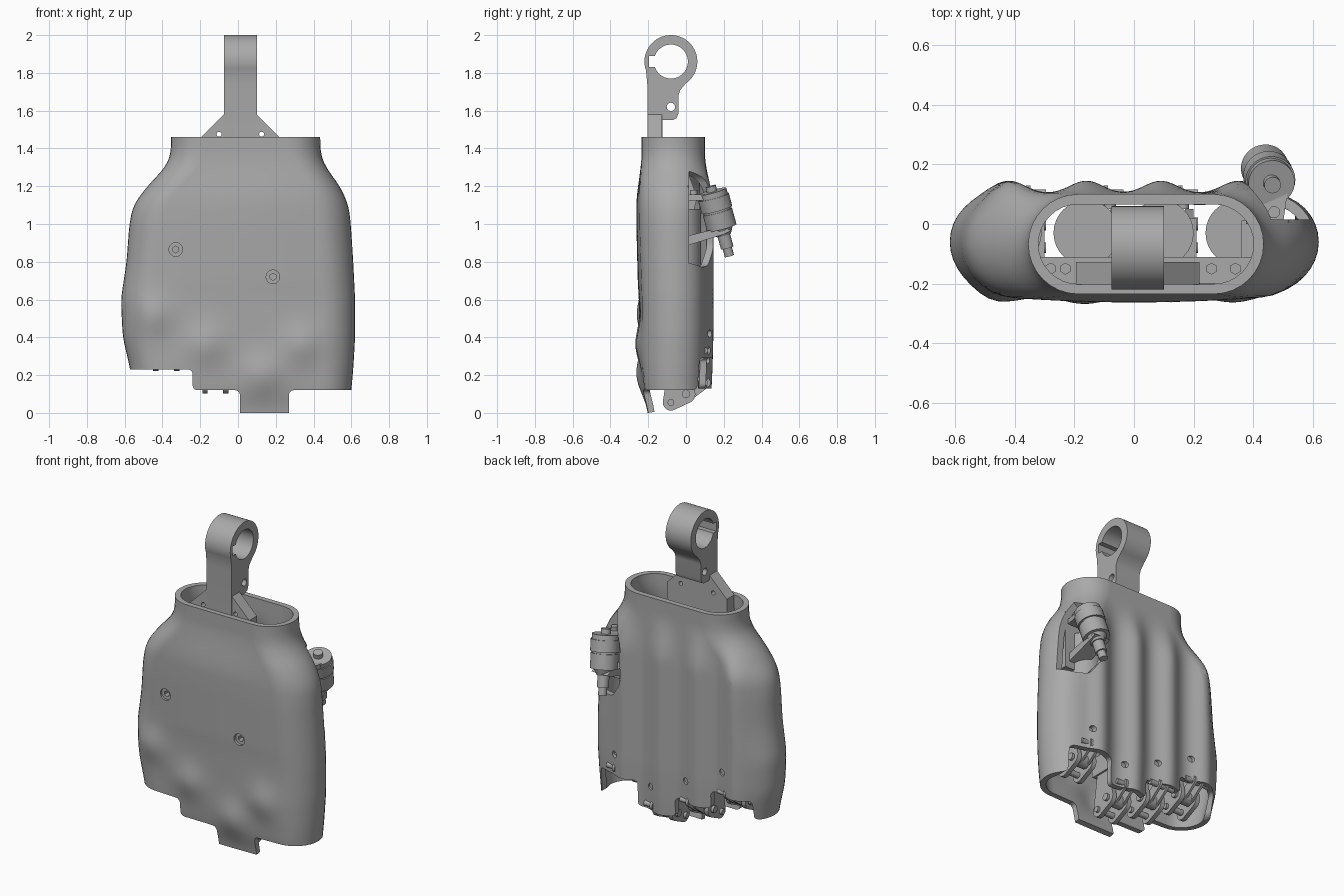
import bpy, bmesh
from math import sin, cos, pi, exp, radians
from mathutils import Vector

cube = bpy.data.objects.get("Cube")
if cube:
    bpy.data.objects.remove(cube)

grey = bpy.data.materials.new("plain_grey")
grey.use_nodes = True
grey.diffuse_color = (0.4, 0.4, 0.4, 1)
grey.node_tree.nodes["Principled BSDF"].inputs["Base Color"].default_value = (0.4, 0.4, 0.4, 1)
parts = []


def finish(name, bm, closed=True):
    if closed:
        bmesh.ops.recalc_face_normals(bm, faces=bm.faces)
    mesh = bpy.data.meshes.new(name)
    bm.to_mesh(mesh)
    bm.free()
    mesh.materials.append(grey)
    ob = bpy.data.objects.new(name, mesh)
    bpy.context.collection.objects.link(ob)
    parts.append(ob)
    return ob


def prism(name, pts, axis, a, b, round_off=0):
    """Extrude a profile along x (points are y, z) or along y (points are x, z)."""
    place = (lambda p, t: (t, p[0], p[1])) if axis == "x" else (lambda p, t: (p[0], t, p[1]))
    bm = bmesh.new()
    low, high = ([bm.verts.new(place(p, t)) for p in pts] for t in (a, b))
    bm.faces.new(low)
    bm.faces.new(high)
    n = len(pts)
    for i in range(n):
        j = (i + 1) % n
        bm.faces.new((low[i], low[j], high[j], high[i]))
    bmesh.ops.recalc_face_normals(bm, faces=bm.faces)
    if round_off:
        edges = [e for e in bm.edges if (e.verts[0] in low) != (e.verts[1] in low)]
        bmesh.ops.bevel(bm, geom=edges, offset=round_off, segments=4, profile=0.5, affect="EDGES")
    return finish(name, bm)


def box(name, x0, x1, y0, y1, z0, z1):
    return prism(name, [(x0, z0), (x1, z0), (x1, z1), (x0, z1)], "y", y0, y1)


def rod(name, p, q, r, r2=None, sides=32):
    p, q = Vector(p), Vector(q)
    bm = bmesh.new()
    bmesh.ops.create_cone(bm, cap_ends=True, segments=sides, radius1=r,
                          radius2=r if r2 is None else r2, depth=(q - p).length)
    bm.transform((q - p).to_track_quat("Z", "Y").to_matrix().to_4x4())
    bmesh.ops.translate(bm, verts=bm.verts, vec=(p + q) / 2)
    return finish(name, bm)


def link(name, discs, axis, a, b):
    """Flat plate wrapped round discs given as (u, v, radius)."""
    place = (lambda u, v, t: (t, u, v)) if axis == "x" else (lambda u, v, t: (u, v, t))
    bm = bmesh.new()
    for u, v, r in discs:
        for k in range(20):
            for t in (a, b):
                bm.verts.new(place(u + r * cos(k * pi / 10), v + r * sin(k * pi / 10), t))
    out = bmesh.ops.convex_hull(bm, input=bm.verts)
    bmesh.ops.delete(bm, geom=list({g for g in out["geom_interior"] if g.is_valid}), context="VERTS")
    bmesh.ops.dissolve_limit(bm, angle_limit=0.02, verts=bm.verts, edges=bm.edges)
    return finish(name, bm)


def apply_modifier(ob, mod):
    with bpy.context.temp_override(object=ob, active_object=ob, selected_objects=[ob]):
        bpy.ops.object.modifier_apply(modifier=mod.name)


def cut(ob, *cutters):
    for c in cutters:
        mod = ob.modifiers.new("cut", "BOOLEAN")
        mod.operation, mod.solver, mod.object = "DIFFERENCE", "EXACT", c
        bpy.context.view_layer.update()
        apply_modifier(ob, mod)
        parts.remove(c)
        bpy.data.objects.remove(c)


# Palm shell: rounded sections as (height, right end, left end, front, back)
SECTIONS = [(0, -0.55, 0.59, -0.19, 0.085), (0.12, -0.56, 0.60, -0.215, 0.09),
            (0.23, -0.57, 0.61, -0.22, 0.095), (0.4, -0.61, 0.62, -0.22, 0.1),
            (0.6, -0.62, 0.62, -0.22, 0.1), (0.8, -0.59, 0.61, -0.225, 0.1),
            (1.0, -0.575, 0.597, -0.23, 0.1), (1.1, -0.555, 0.585, -0.23, 0.1),
            (1.2, -0.48, 0.54, -0.232, 0.1), (1.3, -0.385, 0.465, -0.235, 0.1),
            (1.37, -0.355, 0.437, -0.235, 0.1), (1.46, -0.355, 0.435, -0.235, 0.1)]
FINGERS = [-0.42, -0.16, 0.09, 0.35]
PADS = [(-0.45, 0.52), (-0.17, 0.36), (0.13, 0.2), (0.34, 0.36)]


def linear(z, k):
    z = min(max(z, 0), 1.46)
    for a, b in zip(SECTIONS, SECTIONS[1:]):
        if z <= b[0]:
            return a[k] + (b[k] - a[k]) * (z - a[0]) / (b[0] - a[0])
    return SECTIONS[-1][k]


def section(z):
    xl, xr, yf, yb = (sum(linear(z + d, k) for d in (-0.04, -0.02, 0, 0.02, 0.04)) / 5 for k in range(1, 5))
    r, mid = (yb - yf) / 2, (yb + yf) / 2
    ring = [(xl + r + (xr - xl - 2 * r) * i / 50, yf, -1) for i in range(50)]
    ring += [(xr - r + r * cos(t), mid + r * sin(t), sin(t)) for t in (pi * (k / 16 - 0.5) for k in range(16))]
    ring += [(xr - r - (xr - xl - 2 * r) * i / 50, yb, 1) for i in range(50)]
    ring += [(xl + r - r * cos(t), mid - r * sin(t), -sin(t)) for t in (pi * (k / 16 - 0.5) for k in range(16))]
    f = min(max((1.38 - z) / 0.3, 0), 1)
    fade = f * f * (3 - 2 * f)
    pts = []
    for x, y, n in ring:
        if n > 0:
            y += n * fade * 0.045 * sum(exp(-((x - c) / 0.08) ** 2) for c in FINGERS)
        else:
            y += n * fade * 0.033 * max(0, 1 - (x / 0.6) ** 2) * min(1, 0.3 + z)
            y += n * 0.028 * sum(exp(-((x - a) ** 2 + (z - b) ** 2) / 0.011) for a, b in PADS)
        pts.append((x, y, z))
    return pts


bm = bmesh.new()
rows = [[bm.verts.new(p) for p in section(1.46 * k / 64)] for k in range(65)]
for a, b in zip(rows, rows[1:]):
    for i in range(len(a)):
        j = (i + 1) % len(a)
        bm.faces.new((a[i], a[j], b[j], b[i]))
shell = finish("palm_shell", bm, closed=False)
wall = shell.modifiers.new("wall", "SOLIDIFY")
wall.thickness, wall.offset = 0.034, -1
apply_modifier(shell, wall)


# Stepped lower rim, thumb opening and screw holes
def steps(levels):
    pts, x = [(0.8, -0.3), (-0.8, -0.3)], -0.8
    for end, z in levels:
        pts += [(x, z), (end, z)]
        x = end
    return pts


front_rim = [(-0.24, 0.23), (0.01, 0.12), (0.27, -0.08), (0.8, 0.12)]
back_rim = [(-0.52, 0.23), (-0.25, 0.36), (0.0, 0.25), (0.26, 0.13), (0.54, 0.29), (0.8, 0.12)]
cut(shell, prism("front_cutter", steps(front_rim), "y", -0.5, -0.019, 0.025),
    prism("back_cutter", steps(back_rim), "y", -0.02, 0.5, 0.025))
opening = [(0.8, 0.86), (0.52, 0.77), (0.43, 0.78), (0.36, 0.88), (0.36, 1.12), (0.41, 1.24), (0.5, 1.31), (0.8, 1.31)]
cut(shell, prism("thumb_cutter", opening, "y", 0.015, 0.5, 0.02))
for x, z in ((-0.33, 0.865), (0.185, 0.72)):
    cut(shell, rod("screw_cutter", (x, -0.4, z), (x, -0.1, z), 0.036))
    cut(rod("palm_screw_collar", (x, -0.235, z), (x, -0.15, z), 0.036),
        rod("socket_cutter", (x, -0.3, z), (x, -0.19, z), 0.018, sides=6))
for x, z in ((0.41, 0.42), (0.165, 0.28), (-0.08, 0.38), (-0.33, 0.5)):
    cut(shell, rod("pin_cutter", (x, 0.03, z), (x, 0.3, z), 0.02))
    rod("knuckle_screw", (x, 0.05, z), (x, 0.1, z), 0.019)

# Wrist bracket: ring with keyed bore on a neck
side = [(-0.205, 1.28), (-0.205, 1.74)]
side += [(-0.08 + 0.14 * cos(radians(t)), 1.86 + 0.14 * sin(radians(t))) for t in range(200, -56, -5)]
side += [(-0.03, 1.71), (-0.04, 1.68), (-0.04, 1.585), (-0.05, 1.56), (-0.07, 1.55), (-0.125, 1.55), (-0.125, 1.28)]
cut(prism("wrist_ring", side, "x", -0.075, 0.1),
    rod("bore_cutter", (-0.3, -0.08, 1.86), (0.3, -0.08, 1.86), 0.09, sides=48),
    box("key_cutter", -0.3, 0.3, -0.195, -0.12, 1.83, 1.89),
    rod("cross_hole_cutter", (-0.3, -0.08, 1.62), (0.3, -0.08, 1.62), 0.022))
flare = [(-0.074, 1.58), (-0.195, 1.46), (-0.195, 1.27), (0.22, 1.27), (0.22, 1.46), (0.099, 1.58)]
plate = prism("wrist_flare", flare, "y", -0.203, -0.127)
for x in (-0.1, 0.012, 0.125):
    cut(plate, rod("flare_cutter", (x, -0.4, 1.475), (x, 0.2, 1.475), 0.013))
box("wrist_cross_plate", -0.32, 0.4, -0.2, -0.11, 1.2, 1.27)
for x in (-0.28, -0.23, 0.26, 0.34):
    rod("cross_plate_bolt", (x, -0.15, 1.26), (x, -0.15, 1.3), 0.02, sides=6)

# Finger drives inside the shell and hinges under it
for x, z in zip(FINGERS, (0.29, 0.17, 0.08, 0.25)):
    rod("finger_drive", (x, -0.03, z + 0.3), (x, -0.03, 1.08), 0.11)
    for s in (-1, 1):
        a = x + 0.04 + s * 0.055
        link("hinge_lug", [(-0.08, z - 0.025, 0.043), (0.0, z + 0.02, 0.05), (-0.04, z + 0.2, 0.05)], "x", a - 0.014, a + 0.014)
        link("hinge_crank", [(0.1, z + 0.08, 0.03), (0.02, z + 0.02, 0.03)], "x", a - s * 0.03 - 0.008, a - s * 0.03 + 0.008)
    for y, h, r in ((-0.08, -0.025, 0.018), (0.0, 0.02, 0.022), (0.1, 0.08, 0.016)):
        rod("hinge_pin", (x - 0.045, y, z + h), (x + 0.125, y, z + h), r, sides=20)
    rod("hinge_barrel", (x + 0.01, 0, z + 0.02), (x + 0.07, 0, z + 0.02), 0.04)
    box("hinge_mount", x - 0.04, x + 0.12, -0.12, 0.02, z + 0.2, z + 0.32)

# Thumb drive: stacked turned sections along a tilted axis
top, foot = Vector((0.465, 0.13, 1.2)), Vector((0.42, 0.23, 0.83))
axis = (foot - top).normalized()
for name, a, b, r, r2 in (("thumb_top_screw", 0, 0.03, 0.028, 0.028), ("thumb_cap", 0.03, 0.06, 0.078, 0.078),
                          ("thumb_body", 0.06, 0.13, 0.084, 0.084), ("thumb_collar", 0.13, 0.14, 0.074, 0.074),
                          ("thumb_sleeve", 0.14, 0.23, 0.08, 0.08), ("thumb_cone", 0.23, 0.27, 0.06, 0.04),
                          ("thumb_shaft", 0.27, 0.34, 0.034, 0.034), ("thumb_tip", 0.34, 0.385, 0.025, 0.025)):
    rod(name, top + axis * a, top + axis * b, r, r2)

# Thumb mount: two arms on a block inside the opening
link("thumb_upper_arm", [(0.46, 0.14, 0.06), (0.44, 0.0, 0.06)], "z", 1.125, 1.155)
lower_arm = [(-0.03, 0.86), (0.02, 0.89), (0.2, 0.945), (0.24, 0.965), (0.2, 0.985), (0.02, 0.94), (-0.03, 0.94)]
prism("thumb_lower_arm", lower_arm, "x", 0.38, 0.49)
box("thumb_mount_block", 0.36, 0.52, -0.12, 0.012, 0.84, 1.2)
prism("thumb_brace", [(0, 0.92), (0.06, 1.14), (0, 1.3)], "x", 0.375, 0.4)
for x in (0.4, 0.47):
    rod("thumb_mount_bolt", (x, 0.04, 1.14), (x, 0.04, 1.18), 0.02, sides=12)

# Smooth curved surfaces, keep edges sharp
for ob in bpy.context.view_layer.objects:
    ob.select_set(ob in parts)
bpy.context.view_layer.objects.active = shell
bpy.ops.object.shade_smooth_by_angle(angle=radians(32))
